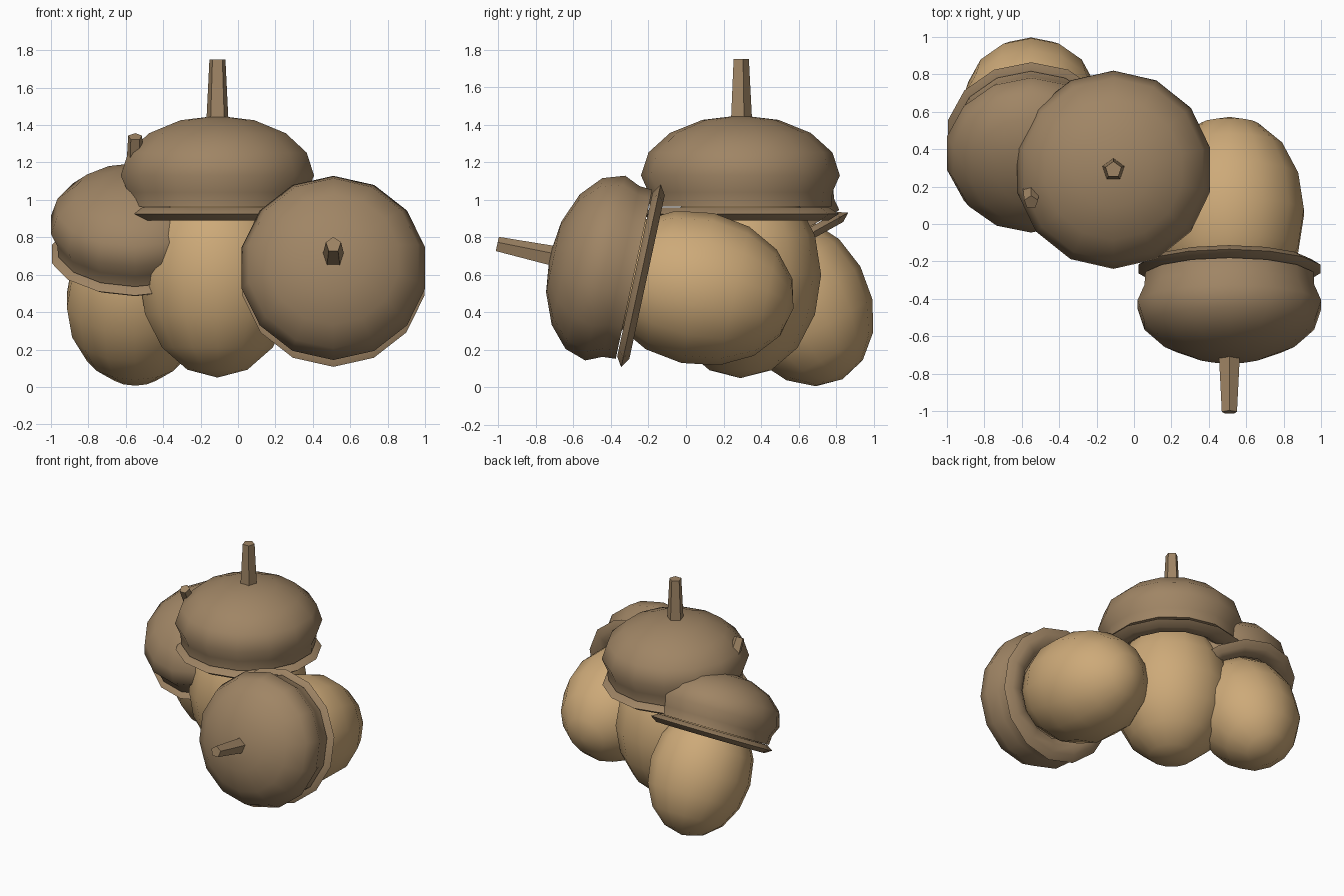
import bpy, bmesh, math
from mathutils import Matrix

if "Cube" in bpy.data.objects:
    bpy.data.objects.remove(bpy.data.objects["Cube"])

SIDES = 14
STEP = math.pi / 8


def material(name, rgb):
    m = bpy.data.materials.new(name)
    m.diffuse_color = (*rgb, 1)
    m.use_nodes = True
    m.node_tree.nodes["Principled BSDF"].inputs["Base Color"].default_value = m.diffuse_color
    return m


CAP = material("cap_brown", (0.35, 0.235, 0.13))
NUT = material("nut_tan", (0.61, 0.40, 0.19))


def lathe(name, profile, sides, mat, matrix, ring=False):
    """Revolve (radius, z) points about local z, with a vertex on +y."""
    bm = bmesh.new()
    rows = []
    for r, z in profile:
        if r < 1e-5:
            rows.append([bm.verts.new((0, 0, z))] * sides)
        else:
            angles = [math.pi / 2 + 2 * math.pi * i / sides for i in range(sides)]
            rows.append([bm.verts.new((r * math.cos(a), r * math.sin(a), z)) for a in angles])
    if ring:
        rows.append(rows[0])
    for a, b in zip(rows, rows[1:]):
        for i in range(sides):
            j = (i + 1) % sides
            corners = list(dict.fromkeys((a[i], a[j], b[j], b[i])))
            bm.faces.new(corners)
    bmesh.ops.recalc_face_normals(bm, faces=bm.faces)
    me = bpy.data.meshes.new(name)
    bm.to_mesh(me)
    bm.free()
    me.materials.append(mat)
    ob = bpy.data.objects.new(name, me)
    bpy.context.collection.objects.link(ob)
    ob.matrix_world = matrix
    bpy.ops.object.select_all(action='DESELECT')
    ob.select_set(True)
    bpy.context.view_layer.objects.active = ob
    bpy.ops.object.shade_smooth_by_angle(angle=math.radians(45))


def arc(radius, half_height, centre, first, last):
    return [(abs(radius * math.sin(k * STEP)), centre - half_height * math.cos(k * STEP))
            for k in range(first, last + 1)]


def acorn(label, centre, tilt, size):
    """One acorn; its origin is the middle of the rim."""
    m = (Matrix.Translation(centre) @ Matrix.Rotation(math.radians(tilt), 4, 'X')
         @ Matrix.Scale(size, 4))
    # nut body
    lathe(label + "_nut", arc(0.43, 0.55, -0.325, 0, 8), SIDES, NUT, m)
    # domed cap with a short straight collar below
    collar = [(0, 0.04), (0.485, 0.04), (0.49, 0.115)]
    lathe(label + "_cap", collar + arc(0.53, 0.32, 0.205, 4, 8), SIDES, CAP, m)
    # thin pointed rim
    rim = [(0.525, 0), (0.47, 0.035), (0.40, 0.035), (0.35, 0), (0.40, -0.035), (0.47, -0.035)]
    lathe(label + "_rim", rim, SIDES, CAP, m, ring=True)
    # five-sided stem
    lathe(label + "_stem", [(0, 0.46), (0.064, 0.46), (0.045, 0.825), (0, 0.825)], 5, CAP, m)


acorn("upright_acorn", (-0.11, 0.29, 0.925), 0, 1.0)
acorn("leaning_acorn", (-0.55, 0.465, 0.71), 29, 0.87)
acorn("lying_acorn", (0.51, -0.24, 0.595), 77.8, 0.95)
